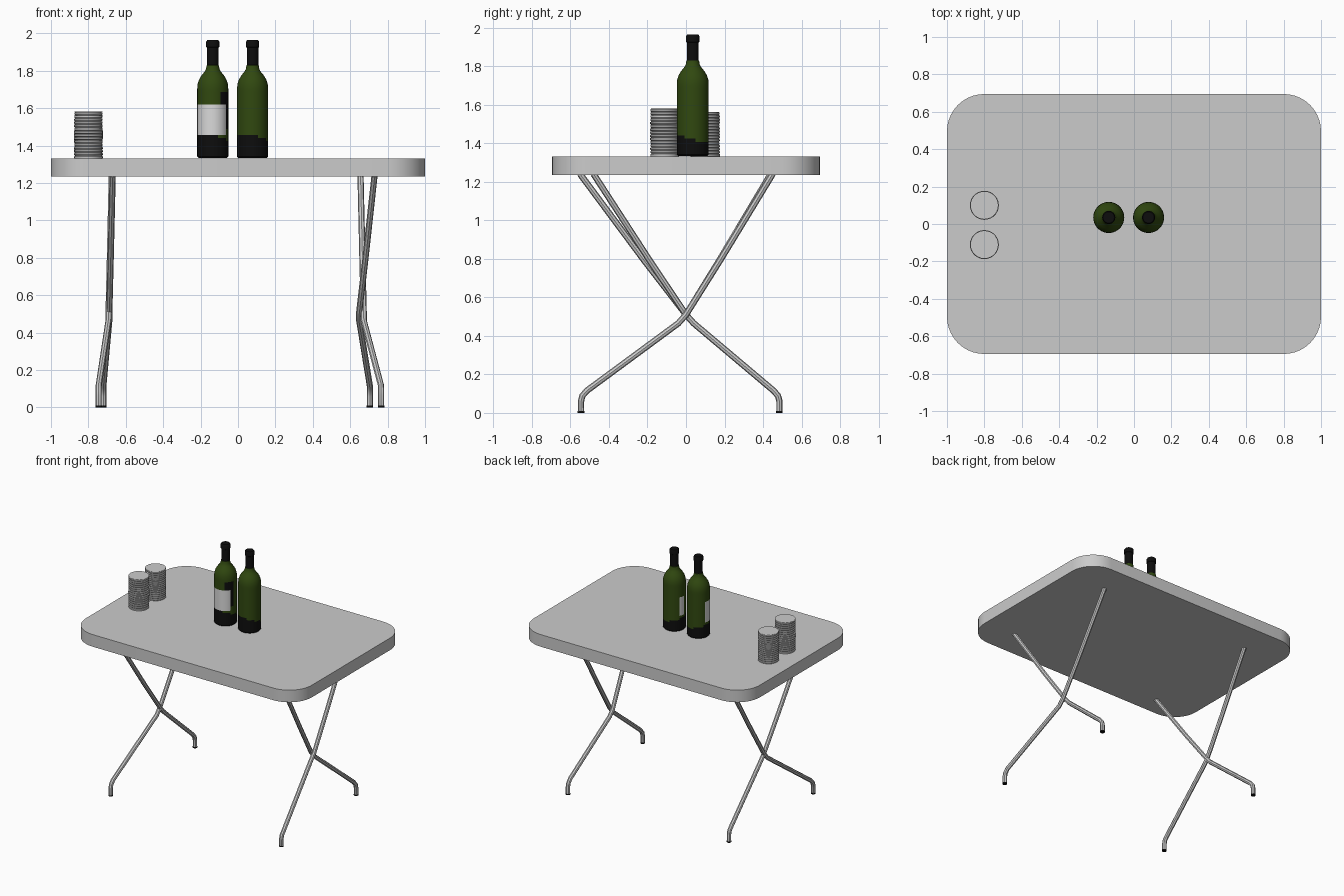
import bpy, bmesh, math, random
from mathutils import Vector

random.seed(4)
if "Cube" in bpy.data.objects:
    bpy.data.objects.remove(bpy.data.objects["Cube"])


def material(name, rgb):
    m = bpy.data.materials.new(name)
    m.use_nodes = True
    m.diffuse_color = (*rgb, 1)
    m.node_tree.nodes["Principled BSDF"].inputs["Base Color"].default_value = (*rgb, 1)
    return m


GREY = material("light grey", (0.6, 0.6, 0.6))
GREEN = material("bottle green", (0.03, 0.065, 0.005))
BLACK = material("black", (0.004, 0.004, 0.004))
WHITE = material("label white", (0.7, 0.7, 0.7))


def finish(name, bm, mats, smooth=True, loc=(0, 0, 0)):
    bmesh.ops.recalc_face_normals(bm, faces=bm.faces)
    me = bpy.data.meshes.new(name)
    bm.to_mesh(me)
    bm.free()
    for m in mats:
        me.materials.append(m)
    ob = bpy.data.objects.new(name, me)
    ob.location = loc
    bpy.context.collection.objects.link(ob)
    if smooth:
        bpy.ops.object.select_all(action="DESELECT")
        ob.select_set(True)
        bpy.context.view_layer.objects.active = ob
        bpy.ops.object.shade_smooth_by_angle(angle=math.radians(35))
    return ob


def lathe(profile, sides):
    """Closed turned solid from (radius, height) pairs."""
    bm = bmesh.new()
    rings = []
    for r, z in profile:
        rings.append([bm.verts.new((r * math.cos(math.tau * i / sides),
                                    r * math.sin(math.tau * i / sides), z))
                      for i in range(sides)])
    for a, b in zip(rings, rings[1:]):
        for i in range(sides):
            j = (i + 1) % sides
            bm.faces.new((a[i], a[j], b[j], b[i]))
    bm.faces.new(rings[0])
    bm.faces.new(rings[-1])
    return bm


# Tabletop: slab with rounded corners
bm = bmesh.new()
bmesh.ops.create_cube(bm, size=1)
bmesh.ops.scale(bm, vec=(2, 1.39, 0.097), verts=bm.verts)
bmesh.ops.translate(bm, vec=(0, 0, 1.283), verts=bm.verts)
uprights = [e for e in bm.edges if abs(e.verts[0].co.z - e.verts[1].co.z) > 0.05]
bmesh.ops.bevel(bm, geom=uprights, offset=0.2, segments=10, profile=0.5, affect="EDGES")
finish("tabletop", bm, [GREY])


# Crossed bent-tube legs with dark foot tips
def leg(name, foot, knee, top):
    (fx, fy), (kx, ky), (tx, ty) = foot, knee, top
    s = 1 if fy > 0 else -1
    path = [(fx, fy, 0.008), (fx, fy, 0.06), (fx, fy - s * 0.007, 0.088),
            (fx, fy - s * 0.03, 0.115), (kx, ky, 0.465),
            (kx, ky - s * 0.04, 0.51), (kx * 0.6 + tx * 0.4, ky * 0.6 + ty * 0.4 - s * 0.02, 0.79),
            (tx, ty, 1.24)]
    cu = bpy.data.curves.new(name, "CURVE")
    cu.dimensions = "3D"
    cu.bevel_depth = 0.0165
    cu.bevel_resolution = 2
    cu.use_fill_caps = True
    sp = cu.splines.new("POLY")
    sp.points.add(len(path) - 1)
    for p, co in zip(sp.points, path):
        p.co = (*co, 1)
    cu.materials.append(GREY)
    ob = bpy.data.objects.new(name, cu)
    bpy.context.collection.objects.link(ob)
    bpy.ops.object.select_all(action="DESELECT")
    ob.select_set(True)
    bpy.context.view_layer.objects.active = ob
    bpy.ops.object.convert(target="MESH")
    bpy.ops.object.shade_smooth_by_angle(angle=math.radians(40))
    finish(name + "_tip", lathe([(0.017, 0), (0.017, 0.009)], 12), [BLACK], loc=(fx, fy, 0))


leg("left_leg_front_foot", (0.765, -0.545), (0.672, -0.04), (0.655, 0.45))
leg("left_leg_back_foot", (0.705, 0.485), (0.648, 0.04), (0.73, -0.48))
leg("right_leg_front_foot", (-0.745, -0.545), (-0.692, -0.04), (-0.675, 0.44))
leg("right_leg_back_foot", (-0.72, 0.485), (-0.688, 0.04), (-0.67, -0.55))


# Bottles: turned glass, dark base and cap, labels by angle and height
def bottle(name, x, label, low, high, dark_patch):
    rows = 22
    prof = [(0.076, 0)] + [(0.083, 0.008 + 0.362 * i / rows) for i in range(rows + 1)]
    prof += [(0.081, 0.395), (0.073, 0.42), (0.06, 0.442), (0.045, 0.46), (0.036, 0.475),
             (0.033, 0.495), (0.031, 0.497), (0.031, 0.59), (0.035, 0.593),
             (0.035, 0.622), (0.03, 0.63)]
    bm = lathe(prof, 36)
    for f in bm.faces:
        c = f.calc_center_median()
        a = math.atan2(c.y, c.x)
        deg = math.degrees(a) % 360
        if c.z > 0.496 or c.z < 0.1 + 0.025 * math.sin(a - 2.6):
            f.material_index = 1
        elif label[0] < deg < label[1] and low < c.z < high:
            f.material_index = 2
        elif dark_patch and 300 < deg < 350 and 0.16 < c.z < 0.35:
            f.material_index = 1
    finish(name, bm, [GREEN, BLACK, WHITE], loc=(x, 0.035, 1.333))


bottle("right_bottle", -0.135, (160, 330), 0.115, 0.285, True)
bottle("left_bottle", 0.078, (152, 182), 0.13, 0.27, False)


# Ridged tumblers
def tumbler(name, y, height):
    ridges = 15
    prof = [(0.074, 0)]
    for i in range(ridges):
        z = height * i / ridges
        step = height / ridges
        r = random.uniform(0.074, 0.078)
        prof += [(r, z + step * 0.2), (r, z + step * 0.7), (0.07, z + step * 0.85)]
    prof += [(0.075, height - 0.002), (0.075, height)]
    finish(name, lathe(prof, 28), [GREY], loc=(-0.8, y, 1.331))


tumbler("front_tumbler", -0.11, 0.25)
tumbler("back_tumbler", 0.10, 0.232)
